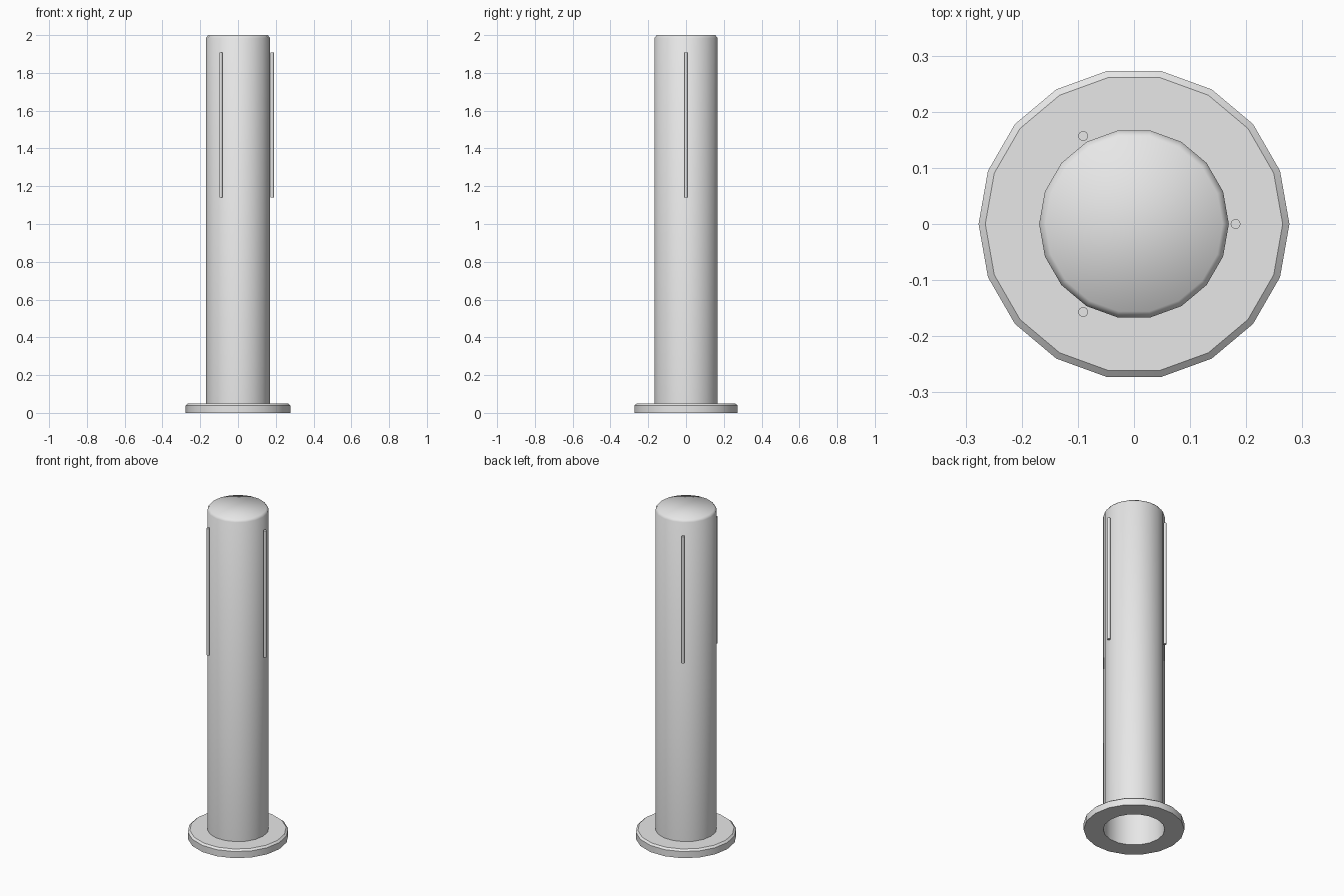
import bpy
import bmesh
import math

cube = bpy.data.objects.get("Cube")
if cube:
    bpy.data.objects.remove(cube, do_unlink=True)

grey = bpy.data.materials.new("plain grey")
grey.use_nodes = True
grey.diffuse_color = (0.8, 0.8, 0.8, 1)
grey.node_tree.nodes["Principled BSDF"].inputs["Base Color"].default_value = (0.8, 0.8, 0.8, 1)


def lathe(name, profile, sides, cap_start=False, cap_end=False, centre=(0, 0), sharp_angle=None):
    """Revolve (radius, height) points, listed from bottom to top on the outside."""
    bm = bmesh.new()
    rings = []
    for r, z in profile:
        angles = [2 * math.pi * i / sides for i in range(sides)]
        rings.append([bm.verts.new((r * math.cos(a), r * math.sin(a), z)) for a in angles])
    for low, high in zip(rings, rings[1:]):
        for i in range(sides):
            j = (i + 1) % sides
            bm.faces.new((low[i], low[j], high[j], high[i]))
    if cap_start:
        bm.faces.new(rings[0][::-1])
    if cap_end:
        bm.faces.new(rings[-1])
    mesh = bpy.data.meshes.new(name)
    bm.to_mesh(mesh)
    bm.free()
    mesh.materials.append(grey)
    obj = bpy.data.objects.new(name, mesh)
    obj.location = (centre[0], centre[1], 0)
    bpy.context.collection.objects.link(obj)
    bpy.ops.object.select_all(action="DESELECT")
    obj.select_set(True)
    bpy.context.view_layer.objects.active = obj
    if sharp_angle is None:
        bpy.ops.object.shade_smooth()
    else:
        bpy.ops.object.shade_smooth_by_angle(angle=math.radians(sharp_angle))
    return obj


# Hollow column, open at the foot, with a softly rounded top
lathe("column", [(0.169, 0), (0.169, 1.985), (0.158, 2.0)], 18, cap_end=True)

# Flat foot ring with a chamfered upper rim
lathe("base_flange", [(0.169, 0), (0.277, 0), (0.277, 0.04), (0.265, 0.05), (0.169, 0.05)],
      18, sharp_angle=30)

# Three thin rods standing against the upper column
for k in range(3):
    a = 2 * math.pi * k / 3
    lathe(f"rod_{k + 1}", [(0.0087, 1.14), (0.0087, 1.908)], 16, True, True,
          centre=(0.181 * math.cos(a), 0.181 * math.sin(a)), sharp_angle=30)
